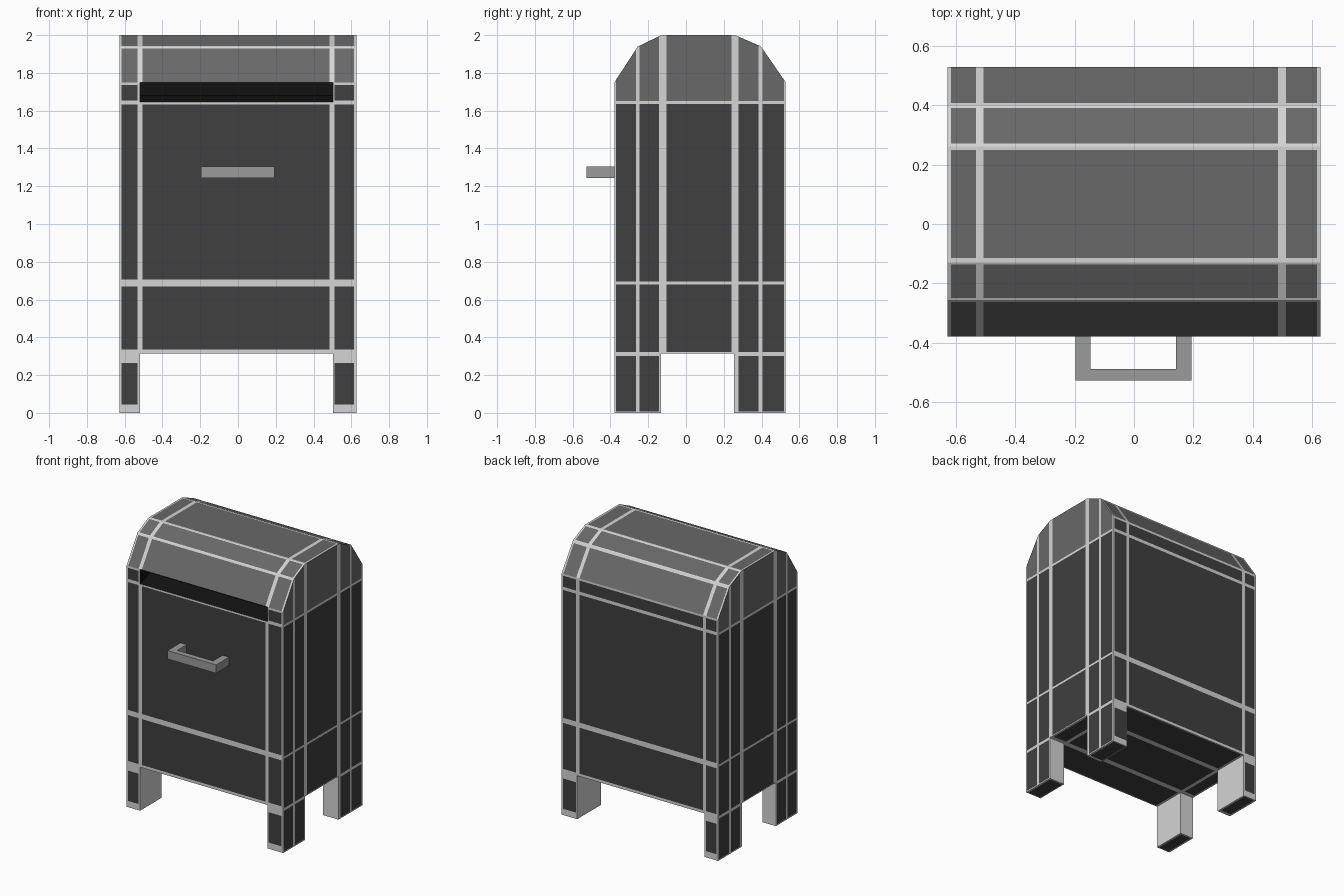
import bpy, bmesh
from mathutils import Vector

if "Cube" in bpy.data.objects:
    bpy.data.objects.remove(bpy.data.objects["Cube"])


def material(name, v):
    m = bpy.data.materials.new(name)
    m.diffuse_color = (v, v, v, 1)
    m.use_nodes = True
    m.node_tree.nodes["Principled BSDF"].inputs["Base Color"].default_value = m.diffuse_color
    return m


DARK = material("dark grey panel", 0.05)
ROOF = material("mid grey roof", 0.14)
LIGHT = material("light grey trim", 0.66)
STEEL = material("grey handle", 0.33)
BLACK = material("black slot", 0.006)

# Overall layout: body half width, front, back, underside height
W, FRONT, BACK, FLOOR = 0.628, -0.379, 0.528, 0.315
SLOT = (-0.52, 0.503, 1.645, 1.75)      # x range, z range

# Trim bands (start, end) along each axis
X_BANDS = [(-W, -0.616), (-0.532, -0.506), (0.485, 0.511), (0.615, W)]
Y_ENDS = [(FRONT, -0.371), (0.52, BACK)]
Y_MAIN = [(-0.143, -0.104), (0.24, 0.278)]
Y_SIDE = Y_ENDS + Y_MAIN + [(-0.265, -0.246), (0.384, 0.405)]
Y_TOP = [(-0.262, -0.249), (-0.136, -0.115), (0.249, 0.27), (0.39, 0.407)]
Z_FACE = [(0, 0.045), (0.265, 0.335), (0.668, 0.705), (1.632, 1.655), (1.735, 1.75)]
Z_SIDE = [(0, 0.008), (0.302, 0.322), (0.68, 0.695), (1.634, 1.65)]


def inside(v, bands):
    return any(a < v < b for a, b in bands)


def prism(pts, vec):
    """Closed prism: polygon pts extruded along vec."""
    bm = bmesh.new()
    f = bm.faces.new([bm.verts.new(p) for p in pts])
    r = bmesh.ops.extrude_face_region(bm, geom=[f], use_keep_orig=True)
    bmesh.ops.translate(bm, vec=vec, verts=[g for g in r["geom"] if isinstance(g, bmesh.types.BMVert)])
    bmesh.ops.recalc_face_normals(bm, faces=bm.faces)
    return bm


def finish(bm, name, mats):
    me = bpy.data.meshes.new(name)
    bm.to_mesh(me)
    bm.free()
    for m in mats:
        me.materials.append(m)
    ob = bpy.data.objects.new(name, me)
    bpy.context.collection.objects.link(ob)
    return ob


def cut(bm, axis, values):
    no = Vector((0, 0, 0))
    no[axis] = 1
    for v in sorted(set(values)):
        bmesh.ops.bisect_plane(bm, geom=bm.verts[:] + bm.edges[:] + bm.faces[:],
                               dist=1e-5, plane_co=no * v, plane_no=no)


def paint(bm):
    """Cut along the trim bands, then colour faces by direction and place."""
    ends = lambda *lists: [v for l in lists for pair in l for v in pair]
    cut(bm, 0, ends(X_BANDS) + list(SLOT[:2]))
    cut(bm, 1, ends(Y_SIDE, Y_TOP))
    cut(bm, 2, ends(Z_FACE, Z_SIDE) + [1.642, SLOT[2]])
    bm.normal_update()
    for f in bm.faces:
        n, c = f.normal, f.calc_center_median()
        in_x = inside(c.x, X_BANDS)
        base = 0
        if abs(n.x) > 0.9:                       # sides
            trim = inside(c.y, Y_SIDE) or inside(c.z, Z_SIDE) or n.x * c.x < 0
            base = 1 if c.z > 1.642 else 0
        elif abs(n.y) > 0.95:                    # front and back
            trim = in_x or inside(c.z, Z_FACE) or n.y * (c.y - 0.07) < 0
        elif n.z < -0.9:                         # underside
            trim = in_x or inside(c.y, Y_ENDS + Y_MAIN)
        else:                                    # roof
            trim = in_x or inside(c.y, Y_TOP)
            base = 1
        f.material_index = 2 if trim else base


# Body with faceted roof, extruded across the width
profile = [(FRONT, FLOOR), (FRONT, 1.75), (-0.255, 1.94), (-0.13, 2.0),
           (0.26, 2.0), (0.397, 1.94), (BACK, 1.75), (BACK, FLOOR)]
body = prism([(-W, y, z) for y, z in profile], (2 * W, 0, 0))
paint(body)

# Open the slot in the front
hole = []
for f in body.faces:
    c = f.calc_center_median()
    if f.normal.y < -0.95 and SLOT[0] < c.x < SLOT[1] and SLOT[2] < c.z < SLOT[3]:
        hole.append(f)
bmesh.ops.delete(body, geom=hole, context="FACES")
finish(body, "body", [DARK, ROOF, LIGHT])

# Slot lining: recess with a rising floor
x0, x1, z0, z1 = SLOT
lining = prism([(x0, y, z) for y, z in
                [(FRONT, z0), (-0.26, 1.68), (-0.26, z1), (FRONT, z1)]], (x1 - x0, 0, 0))
bmesh.ops.delete(lining, geom=[f for f in lining.faces if f.normal.y < -0.9], context="FACES")
bmesh.ops.reverse_faces(lining, faces=lining.faces[:])
finish(lining, "slot_lining", [BLACK])

# Four legs, open where they meet the body
for xn, xa, xb in (("left", -W, -0.52), ("right", 0.503, W)):
    for yn, ya, yb in (("front", FRONT, -0.132), ("back", 0.255, BACK)):
        leg = prism([(xa, ya, 0), (xb, ya, 0), (xb, yb, 0), (xa, yb, 0)], (0, 0, FLOOR))
        bmesh.ops.delete(leg, geom=[f for f in leg.faces if f.normal.z > 0.9], context="FACES")
        paint(leg)
        finish(leg, f"{yn}_{xn}_leg", [DARK, ROOF, LIGHT])

# U-shaped pull handle
u = [(-0.197, FRONT), (-0.197, -0.526), (0.193, -0.526), (0.193, FRONT),
     (0.141, FRONT), (0.141, -0.487), (-0.146, -0.487), (-0.146, FRONT)]
finish(prism([(x, y, 1.243) for x, y in u], (0, 0, 0.061)), "handle", [STEEL])
